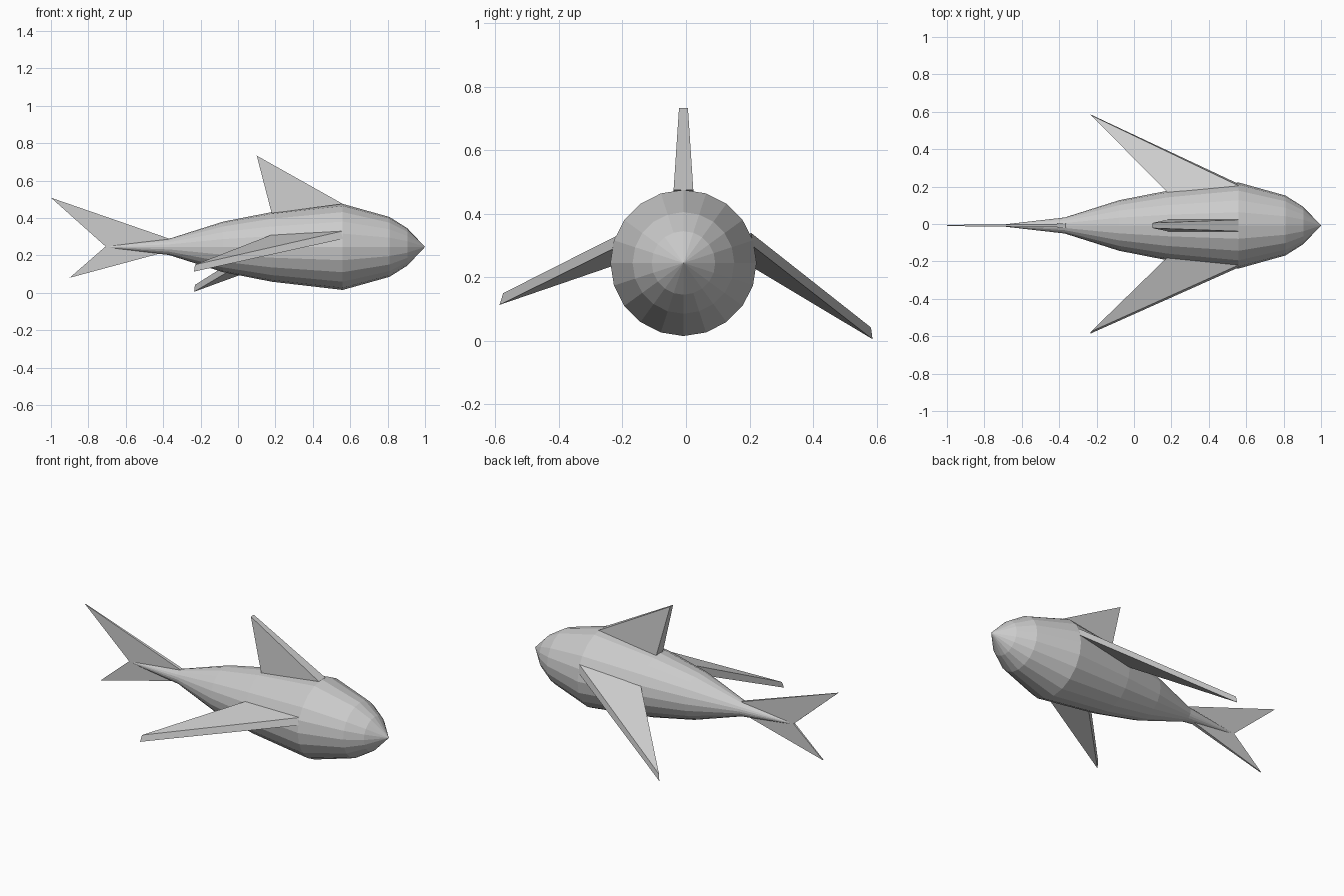
import bpy, bmesh, math
from mathutils import Vector

if "Cube" in bpy.data.objects:
    bpy.data.objects.remove(bpy.data.objects["Cube"], do_unlink=True)

grey = bpy.data.materials.new("pale grey")
grey.use_nodes = True
COLOUR = (0.6, 0.6, 0.6, 1)
grey.diffuse_color = COLOUR
grey.node_tree.nodes["Principled BSDF"].inputs["Base Color"].default_value = COLOUR

CY, CZ = -0.008, 0.245     # body axis


def finish(name, bm):
    bmesh.ops.recalc_face_normals(bm, faces=bm.faces[:])
    mesh = bpy.data.meshes.new(name)
    bm.to_mesh(mesh)
    bm.free()
    mesh.materials.append(grey)
    obj = bpy.data.objects.new(name, mesh)
    bpy.context.collection.objects.link(obj)
    return obj


def lathe(name, profile, sides):
    """Closed spindle along x from (x, radius) rings; zero radius makes a tip."""
    bm = bmesh.new()
    rings = []
    for x, r in profile:
        if r == 0:
            rings.append([bm.verts.new((x, CY, CZ))] * sides)
            continue
        rings.append([bm.verts.new((x, CY + r * math.sin(2 * math.pi * i / sides),
                                    CZ + r * math.cos(2 * math.pi * i / sides)))
                      for i in range(sides)])
    for a, b in zip(rings, rings[1:]):
        for i in range(sides):
            j = (i + 1) % sides
            quad = dict.fromkeys((a[i], a[j], b[j], b[i]))
            bm.faces.new(list(quad))
    return finish(name, bm)


def fin(name, side_a, side_b):
    """Triangular fin between two outlines: leading root, trailing root, tip."""
    bm = bmesh.new()
    a = [bm.verts.new(p) for p in side_a]
    b = [bm.verts.new(p) for p in side_b]
    bm.faces.new(a)
    bm.faces.new(b[::-1])
    for i in range(3):
        j = (i + 1) % 3
        bm.faces.new((a[j], a[i], b[i], b[j]))
    return finish(name, bm)


def upright_fin(name, outline, widths):
    """Fin standing in the xz plane, with its own thickness at each corner."""
    sides = [[Vector((x, CY + s * w / 2, z)) for (x, z), w in zip(outline, widths)]
             for s in (1, -1)]
    return fin(name, *sides)


# Body with a pointed nose and tapering tail stem
lathe("body", [(1.0, 0), (0.905, 0.10), (0.81, 0.16), (0.56, 0.23), (0.18, 0.186),
               (-0.08, 0.135), (-0.37, 0.043), (-0.70, 0.005), (-0.705, 0)], 20)

# Side fins, one drooping lower than the other
fin("right_side_fin",
    [(0.56, -0.219, 0.33), (0.18, -0.176, 0.31), (-0.23, -0.575, 0.15)],
    [(0.56, -0.232, 0.288), (0.18, -0.188, 0.25), (-0.235, -0.587, 0.113)])
fin("left_side_fin",
    [(0.56, 0.204, 0.34), (0.18, 0.168, 0.30), (-0.23, 0.582, 0.042)],
    [(0.56, 0.214, 0.295), (0.18, 0.178, 0.25), (-0.235, 0.587, 0.005)])

# Back fin
upright_fin("back_fin", [(0.56, 0.475), (0.18, 0.425), (0.10, 0.733)],
            [0.062, 0.062, 0.028])

# Forked tail
upright_fin("upper_tail_fin", [(-0.35, 0.283), (-0.705, 0.245), (-1.0, 0.508)],
            [0.02, 0.012, 0.006])
upright_fin("lower_tail_fin", [(-0.41, 0.212), (-0.705, 0.25), (-0.90, 0.08)],
            [0.02, 0.012, 0.006])
